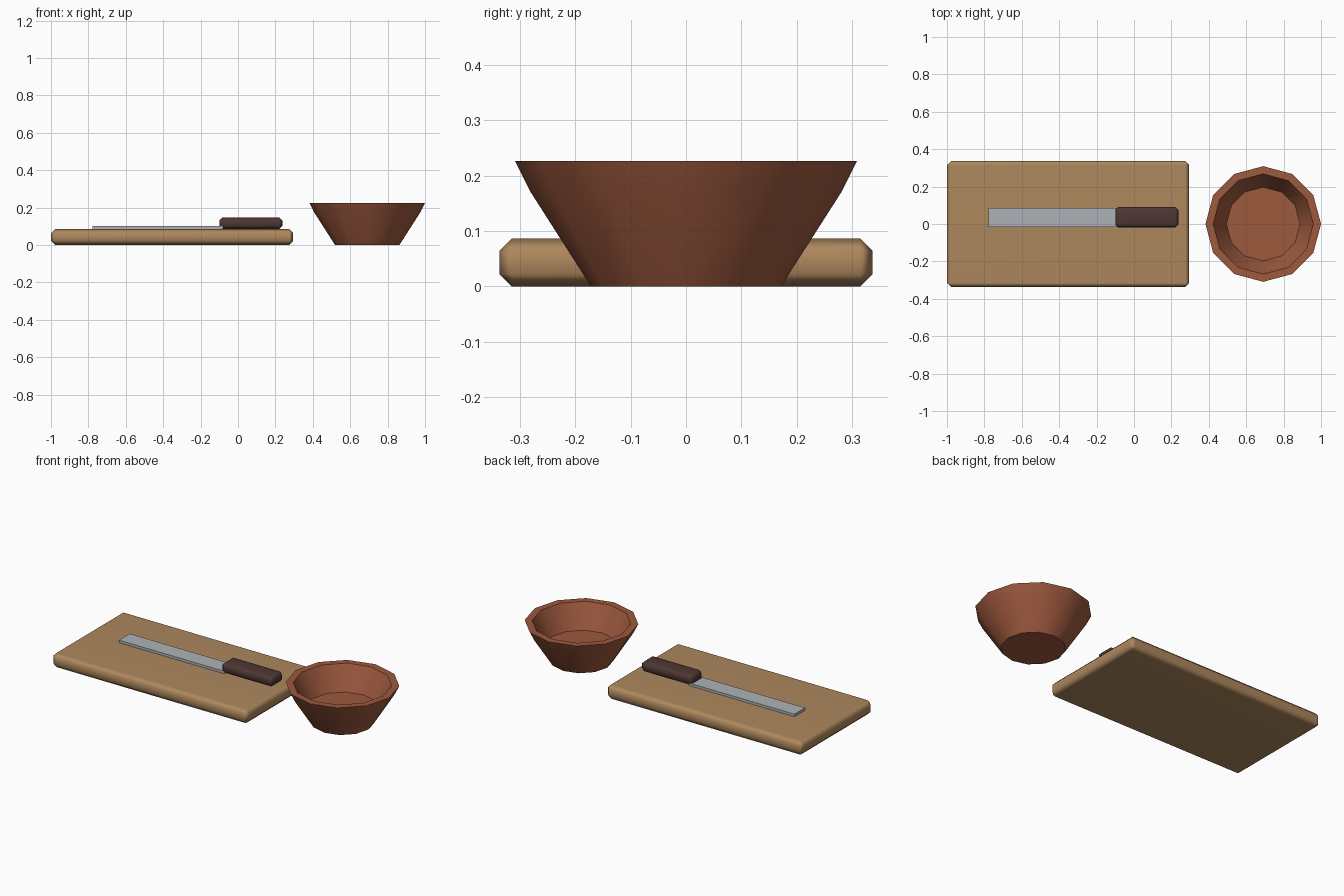
import bpy, bmesh, math

if "Cube" in bpy.data.objects:
    bpy.data.objects.remove(bpy.data.objects["Cube"])


def material(name, rgb):
    m = bpy.data.materials.new(name)
    m.diffuse_color = (*rgb, 1.0)
    m.use_nodes = True
    m.node_tree.nodes["Principled BSDF"].inputs["Base Color"].default_value = m.diffuse_color
    return m


wood = material("board wood", (0.42, 0.245, 0.11))
clay = material("bowl clay", (0.34, 0.10, 0.048))
steel = material("blade steel", (0.42, 0.45, 0.475))
dark = material("handle wood", (0.075, 0.038, 0.032))


def finish(bm, name, mat, angle):
    """Turn a bmesh into an object, smooth except at edges above the angle."""
    bmesh.ops.recalc_face_normals(bm, faces=bm.faces)
    mesh = bpy.data.meshes.new(name)
    bm.to_mesh(mesh)
    bm.free()
    mesh.materials.append(mat)
    mesh.shade_smooth()
    mesh.set_sharp_from_angle(angle=math.radians(angle))
    ob = bpy.data.objects.new(name, mesh)
    bpy.context.collection.objects.link(ob)
    return ob


def box(name, lo, hi, mat, chamfer=0.0):
    """Box between two corners, with optional chamfered edges."""
    bm = bmesh.new()
    bmesh.ops.create_cube(bm, size=1)
    for v in bm.verts:
        v.co = [lo[i] + (v.co[i] + 0.5) * (hi[i] - lo[i]) for i in range(3)]
    if chamfer:
        bmesh.ops.bevel(bm, geom=bm.edges[:], offset=chamfer, segments=1,
                        affect='EDGES', profile=0.5)
    ob = finish(bm, name, mat, 60)
    if chamfer:
        # keep the large faces flat while the chamfers blend
        mod = ob.modifiers.new("weighted_normals", 'WEIGHTED_NORMAL')
        mod.keep_sharp = True
    return ob


def lathe(name, profile, centre, sides, mat):
    """Spin (radius, height) points into a closed low-poly solid with end caps."""
    bm = bmesh.new()
    rings = []
    for r, z in profile:
        rings.append([bm.verts.new((centre[0] + r * math.cos(2 * math.pi * k / sides),
                                    centre[1] + r * math.sin(2 * math.pi * k / sides), z))
                      for k in range(sides)])
    for a, b in zip(rings, rings[1:]):
        for k in range(sides):
            n = (k + 1) % sides
            bm.faces.new((a[k], a[n], b[n], b[k]))
    bm.faces.new(rings[0])
    bm.faces.new(rings[-1])
    return finish(bm, name, mat, 35)


# Cutting board
box("cutting_board", (-1.0, -0.337, 0.0), (0.295, 0.337, 0.086), wood, 0.022)

# Knife lying on the board
box("knife_blade", (-0.777, -0.015, 0.086), (-0.08, 0.086, 0.101), steel)
box("knife_handle", (-0.10, -0.018, 0.086), (0.237, 0.091, 0.147), dark, 0.016)

# Bowl: outer wall, rim, inner wall, floor
lathe("bowl", [(0.172, 0.0), (0.282, 0.172), (0.309, 0.226), (0.268, 0.226), (0.197, 0.086)],
      (0.691, 0.0), 12, clay)
